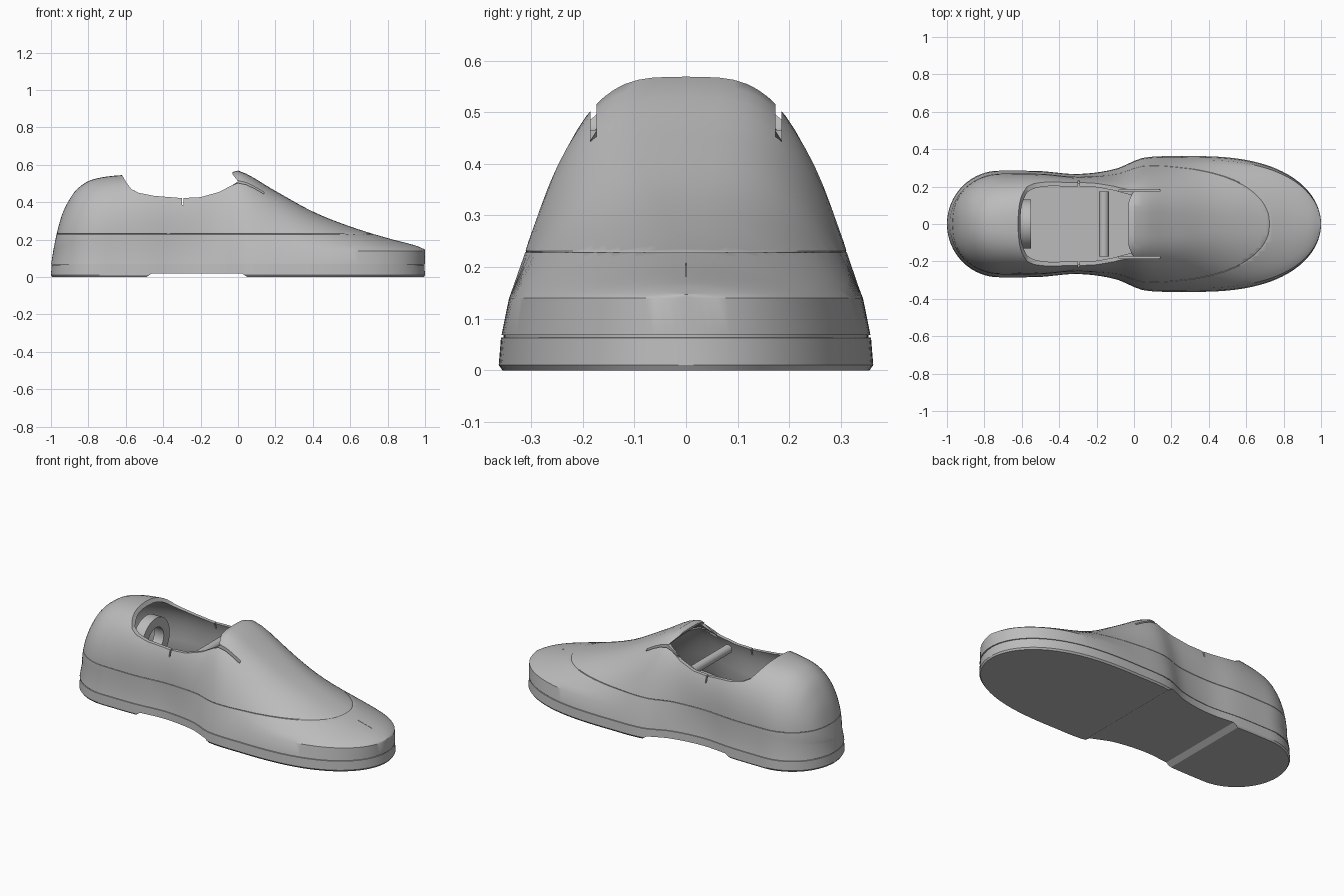
import bpy, bmesh, math
from mathutils import Matrix

cube = bpy.data.objects.get("Cube")
if cube:
    bpy.data.objects.remove(cube, do_unlink=True)

grey = bpy.data.materials.new("plain_grey")
grey.use_nodes = True
grey.diffuse_color = (0.5, 0.5, 0.5, 1)
grey.node_tree.nodes["Principled BSDF"].inputs["Base Color"].default_value = (0.5, 0.5, 0.5, 1)

# Along the length: top height, half width, squareness and inward lean of the section
TOP = [(-1, .146), (-.981, .235), (-.952, .335), (-.912, .415), (-.871, .47), (-.79, .52),
       (-.62, .545), (-.3, .55), (-.06, .555), (.01, .567), (.2, .46), (.4, .35),
       (.6, .27), (.8, .208), (.95, .168), (1, .147)]
WIDTH = [(-.72, .285), (-.5, .283), (-.3, .268), (-.1, .295), (.05, .354), (.3, .363)]
BOXY = [(-1, 2.1), (-.8, 2.3), (-.55, 2.7), (-.3, 3), (.05, 3.5), (.4, 2.7), (.6, 2.5), (1, 2.2)]
LEAN = [(-1, 0), (-.3, 0), (.03, .33), (1, .33)]


def curve(table, x):
    """Smooth interpolation through a table of points."""
    x = min(max(x, table[0][0]), table[-1][0])
    last = len(table) - 1

    def slope(i):
        a, b = table[max(i - 1, 0)], table[min(i + 1, last)]
        return (b[1] - a[1]) / (b[0] - a[0])

    i = next(k for k in range(last) if x <= table[k + 1][0])
    (x0, v0), (x1, v1) = table[i], table[i + 1]
    d = x1 - x0
    t = (x - x0) / d
    s = t * t * (3 - 2 * t)
    return (v0 + (v1 - v0) * s + d * t * (1 - t) ** 2 * slope(i)
            - d * t * t * (1 - t) * slope(i + 1))


def half_width(x):
    w = curve(WIDTH, x)
    if x < -.72:
        w *= math.sqrt(max(0, 1 - ((-.72 - x) / .28) ** 2))
    elif x > .3:
        w *= max(0, 1 - ((x - .3) / .7) ** 2.6) ** .5
    return max(w, .004)


def stations(count=72):
    return [-math.cos(math.pi * i / count) for i in range(count + 1)]


def finish(name, bm):
    bmesh.ops.recalc_face_normals(bm, faces=bm.faces)
    mesh = bpy.data.meshes.new(name)
    bm.to_mesh(mesh)
    bm.free()
    mesh.materials.append(grey)
    obj = bpy.data.objects.new(name, mesh)
    bpy.context.collection.objects.link(obj)
    return obj


def smooth(obj, angle=32):
    bpy.ops.object.select_all(action='DESELECT')
    obj.select_set(True)
    bpy.context.view_layer.objects.active = obj
    bpy.ops.object.shade_smooth_by_angle(angle=math.radians(angle))


def bridge(bm, rings):
    """Skin closed rings of points and cap both ends."""
    rows = [[bm.verts.new(p) for p in ring] for ring in rings]
    n = len(rows[0])
    for a, b in zip(rows, rows[1:]):
        for k in range(n):
            bm.faces.new((a[k], a[(k + 1) % n], b[(k + 1) % n], b[k]))
    bm.faces.new(rows[0])
    bm.faces.new(rows[-1])


def shoe_body(xs, inset, z_low, z_mid, steps=14):
    """Domed body lofted along the length of the shoe."""
    bm = bmesh.new()
    rings = []
    for x in xs:
        w = max(half_width(x) - inset, .003)
        top = max(curve(TOP, x) - inset, z_mid + .006)
        power, lean = 2 / curve(BOXY, x), curve(LEAN, x)
        x_mid = x + .013 * min(x, 0) ** 2
        side = [(x * .999, w * .985, z_low)]
        for i in range(steps + 1):
            a = math.pi / 2 * i / steps
            c = math.cos(a) if i < steps else 0
            rise = math.sin(a) ** power
            side.append((x_mid, w * .945 * c ** power * (1 - lean * rise),
                         z_mid + (top - z_mid) * rise))
        rings.append(side + [(px, -py, pz) for px, py, pz in reversed(side[:-1])])
    bridge(bm, rings)
    bmesh.ops.recalc_face_normals(bm, faces=bm.faces)
    return bm


def prism(points, y0, y1):
    """Side-view polygon extruded across the shoe."""
    bm = bmesh.new()
    bridge(bm, [[(x, y, z) for x, z in points] for y in (y0, y1)])
    return finish("cutter", bm)


def box(x0, x1, y0, y1, z0, z1):
    return prism([(x0, z0), (x1, z0), (x1, z1), (x0, z1)], y0, y1)


def cut(obj, cutter):
    cutter.hide_render = True
    mod = obj.modifiers.new("cut", 'BOOLEAN')
    mod.operation = 'DIFFERENCE'
    mod.solver = 'EXACT'
    mod.object = cutter
    bpy.context.view_layer.objects.active = obj
    bpy.ops.object.modifier_apply(modifier=mod.name)
    bpy.data.objects.remove(cutter, do_unlink=True)


# Upper with a fine seam groove running around it
seam = .23
bm = shoe_body(stations(), 0, .068, .14)
for z in (seam - .0015, seam, seam + .0015):
    bmesh.ops.bisect_plane(bm, geom=bm.verts[:] + bm.edges[:] + bm.faces[:],
                           plane_co=(0, 0, z), plane_no=(0, 0, 1))
bm.normal_update()
for v in bm.verts:
    if abs(v.co.z - seam) < 1e-4:
        v.co -= v.normal * .002
upper = finish("upper", bm)

# Hollow for the foot
hollow = shoe_body([x for x in stations() if -.97 < x < .72], .022, .13, .16)
bmesh.ops.transform(hollow, matrix=Matrix.Diagonal((.975, 1, 1, 1)), verts=hollow.verts)
cut(upper, finish("cutter", hollow))

# Ankle opening
cut(upper, prism([(-.62, .8), (-.62, .545), (-.6, .51), (-.57, .47), (-.53, .45), (-.45, .434),
                  (-.3, .422), (-.2, .427), (-.1, .455), (-.03, .492), (0, .512),
                  (-.03, .55), (-.03, .8)], -.5, .5))

# Slits beside the tongue, notches in the collar and toe seam
for s in (-1, 1):
    cut(upper, box(-.08, .14, s * .179 - .006, s * .179 + .006, .42, .7))
    cut(upper, box(-.3, -.292, s * .25 - .08, s * .25 + .08, .385, .5))
cut(upper, prism([(.8, .204), (.9, .178), (.9, .3), (.8, .3)], -.001, .001))
smooth(upper)

# Sole with a recessed line under the upper and a raised arch
outline = [(x, half_width(x)) for x in stations()]
outline += [(x, -w) for x, w in reversed(outline)]
bm = bmesh.new()
layers = [(0, .02), (.01, 0), (.063, .012), (.064, .026), (.072, .026)]
bridge(bm, [[(x * (1 - i * .3), y * (1 - i), z) for x, y in outline] for z, i in layers])
sole = finish("sole", bm)
cut(sole, prism([(-.49, -.05), (-.49, 0), (-.46, .02), (.02, .02), (.05, 0), (.05, -.05)], -.5, .5))
smooth(sole)

# Ring standing inside the heel
bm = bmesh.new()
rings = []
for i in range(48):
    a = 2 * math.pi * i / 48
    rings.append([bm.verts.new((x, r * math.cos(a), .33 + r * math.sin(a)))
                  for x, r in ((-.615, .132), (-.55, .132), (-.55, .075), (-.615, .075))])
for i in range(48):
    a, b = rings[i - 1], rings[i]
    for k in range(4):
        bm.faces.new((a[k], a[k - 3], b[k - 3], b[k]))
smooth(finish("heel_ring", bm))

# Cross bar below the tongue
bm = bmesh.new()
bmesh.ops.create_cone(bm, cap_ends=True, segments=32, radius1=.026, radius2=.026, depth=.35,
                      matrix=Matrix.Translation((-.16, 0, .4)) @ Matrix.Rotation(math.pi / 2, 4, 'X'))
smooth(finish("cross_bar", bm))
